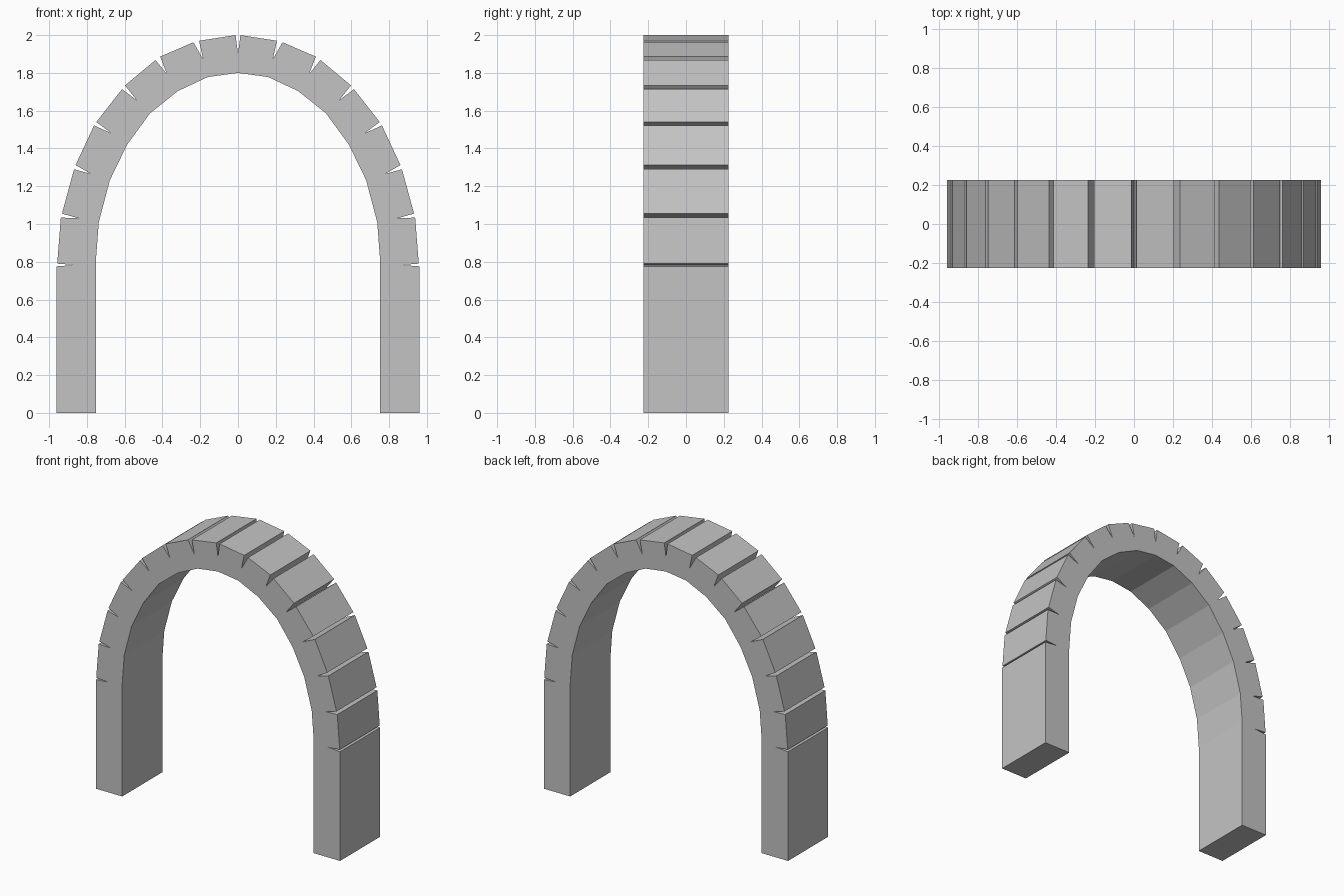
import bpy
import bmesh

cube = bpy.data.objects.get("Cube")
if cube:
    bpy.data.objects.remove(cube, do_unlink=True)

HALF_DEPTH = 0.225

# Stone colour
stone = bpy.data.materials.new("grey stone")
stone.use_nodes = True
colour = (0.55, 0.55, 0.55, 1)
stone.diffuse_color = colour
stone.node_tree.nodes["Principled BSDF"].inputs["Base Color"].default_value = colour

# Inner curve of the right half, foot to crown
inner = [(0.753, 0), (0.753, 0.80), (0.737, 1.01), (0.678, 1.233), (0.587, 1.42),
         (0.465, 1.587), (0.318, 1.704), (0.16, 1.778)]

# Joints between blocks, crown to spring line: upper lip, tip, lower lip
joints = [((0.206, 1.97), (0.185, 1.873), (0.236, 1.962)),
          ((0.412, 1.886), (0.376, 1.794), (0.437, 1.868)),
          ((0.598, 1.734), (0.536, 1.655), (0.614, 1.714)),
          ((0.75, 1.54), (0.67, 1.48), (0.762, 1.522)),
          ((0.86, 1.312), (0.778, 1.265), (0.868, 1.29)),
          ((0.932, 1.055), (0.843, 1.03), (0.938, 1.034)),
          ((0.957, 0.79), (0.862, 0.783), (0.96, 0.776))]


def mirrored(points):
    return [(-x, z) for x, z in reversed(points)]


# Closed outline: outer edge with its joints, then the inner curve
outer = [(0.013, 2.0)] + [p for joint in joints for p in joint] + [(0.96, 0)]
outline = (mirrored(outer) + [(0, 1.90)] + outer
           + inner + [(0, 1.80)] + mirrored(inner))

# Extrude the outline through the depth of the arch
bm = bmesh.new()
face = bm.faces.new([bm.verts.new((x, -HALF_DEPTH, z)) for x, z in outline])
extruded = bmesh.ops.extrude_face_region(bm, geom=[face], use_keep_orig=True)
back = [v for v in extruded["geom"] if isinstance(v, bmesh.types.BMVert)]
bmesh.ops.translate(bm, verts=back, vec=(0, 2 * HALF_DEPTH, 0))
bmesh.ops.recalc_face_normals(bm, faces=bm.faces)

mesh = bpy.data.meshes.new("stone_arch")
bm.to_mesh(mesh)
bm.free()
mesh.materials.append(stone)
arch = bpy.data.objects.new("stone_arch", mesh)
bpy.context.collection.objects.link(arch)
